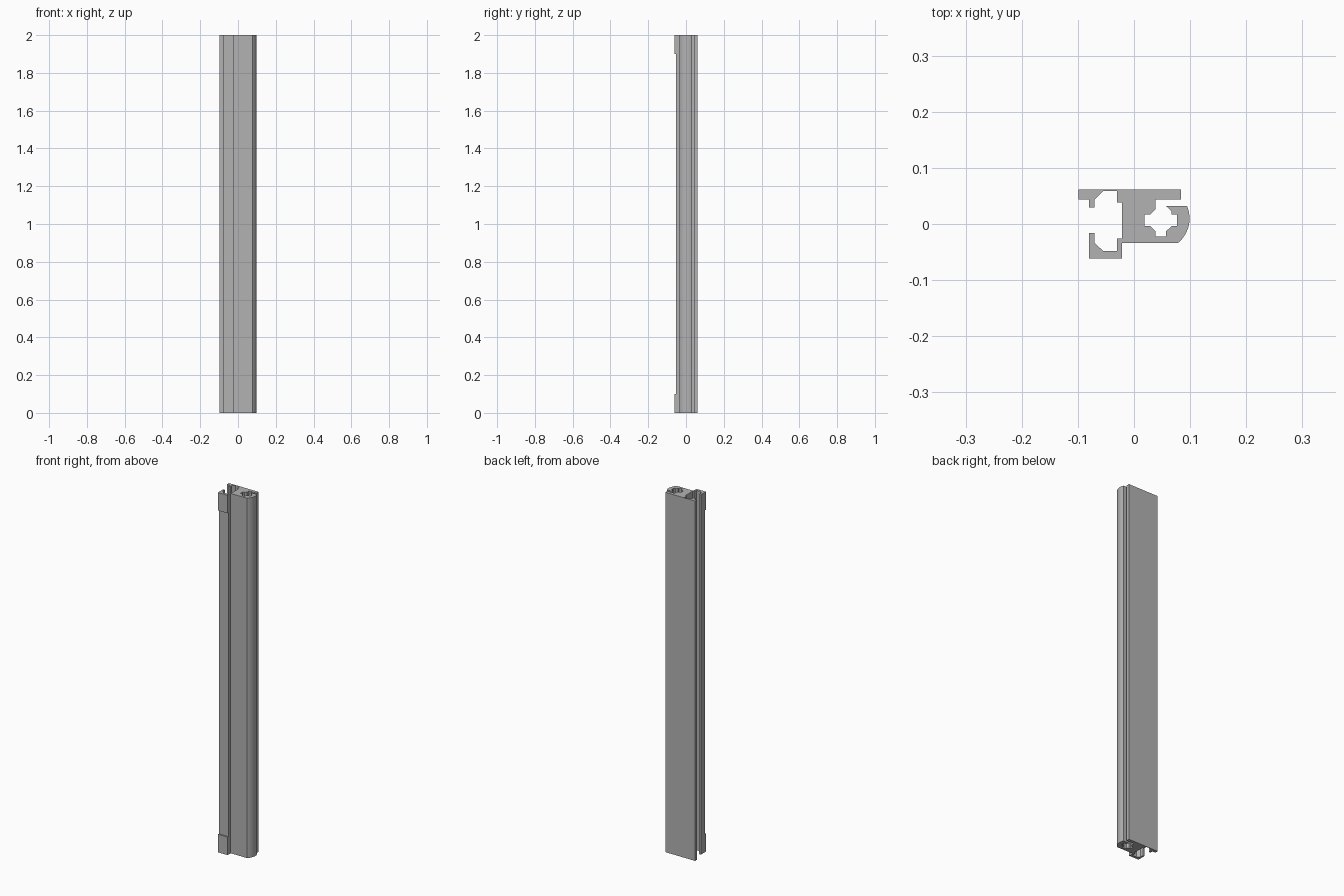
import bpy
import bmesh
from math import cos, sin, radians

cube = bpy.data.objects.get("Cube")
if cube:
    bpy.data.objects.remove(cube, do_unlink=True)

LENGTH = 2.0
PAD_HEIGHT = 0.1
JAW_FRONT = -0.054

metal = bpy.data.materials.new("grey_metal")
metal.use_nodes = True
GREY = (0.45, 0.45, 0.45, 1)
metal.diffuse_color = GREY
metal.node_tree.nodes["Principled BSDF"].inputs["Base Color"].default_value = GREY


def extrude_outline(name, outline, z0, z1):
    """Extrude a closed outline upwards from z0 to z1."""
    bm = bmesh.new()
    base = bm.faces.new([bm.verts.new((x, y, z0)) for x, y in outline])
    grown = bmesh.ops.extrude_face_region(bm, geom=[base], use_keep_orig=True)
    top = [v for v in grown["geom"] if isinstance(v, bmesh.types.BMVert)]
    bmesh.ops.translate(bm, verts=top, vec=(0, 0, z1 - z0))
    bmesh.ops.recalc_face_normals(bm, faces=bm.faces)
    mesh = bpy.data.meshes.new(name)
    bm.to_mesh(mesh)
    bm.free()
    mesh.materials.append(metal)
    obj = bpy.data.objects.new(name, mesh)
    bpy.context.collection.objects.link(obj)
    return obj


# Back plate and the wide slot on the right
slot = [
    (0.084, 0.0615), (-0.099, 0.0615), (-0.099, 0.044), (-0.08, 0.044),
    (-0.08, 0.029), (-0.07, 0.029), (-0.07, 0.044), (-0.055, 0.0585),
    (-0.03, 0.0585), (-0.03, 0.038), (-0.021, 0.038), (-0.021, -0.026),
    (-0.03, -0.026), (-0.03, -0.048), (-0.055, -0.048), (-0.07, -0.034),
    (-0.07, -0.016), (-0.08, -0.016),
]
# Front jaw, running into the body
jaw = [(-0.08, JAW_FRONT), (-0.021, JAW_FRONT), (-0.021, -0.034)]

# Rounded nose
nose = []
STEPS = 12
for i in range(STEPS + 1):
    a = radians(-51 + 74 * i / STEPS)
    nose.append((0.042 + 0.057 * cos(a), 0.01 + 0.057 * sin(a)))

# Screw channel, open to the groove behind the nose
channel = [
    (0.057, 0.032), (0.067, 0.023), (0.067, 0.017), (0.077, 0.017),
    (0.077, -0.004), (0.067, -0.004), (0.057, -0.013), (0.057, -0.022),
    (0.038, -0.022), (0.038, -0.013), (0.029, -0.004), (0.019, -0.004),
    (0.019, 0.017), (0.029, 0.017), (0.038, 0.026), (0.038, 0.044),
    (0.084, 0.044),
]
bar = extrude_outline("profile_bar", slot + jaw + nose + channel, 0, LENGTH)
bpy.ops.object.select_all(action="DESELECT")
bar.select_set(True)
bpy.context.view_layer.objects.active = bar
bpy.ops.object.shade_smooth_by_angle(angle=radians(20))

# Raised pads at both ends of the jaw
pad = [(-0.08, JAW_FRONT), (-0.08, -0.0615), (-0.021, -0.0615), (-0.021, JAW_FRONT)]
for name, z in (("lower_pad", 0), ("upper_pad", LENGTH - PAD_HEIGHT)):
    extrude_outline(name, pad, z, z + PAD_HEIGHT)
